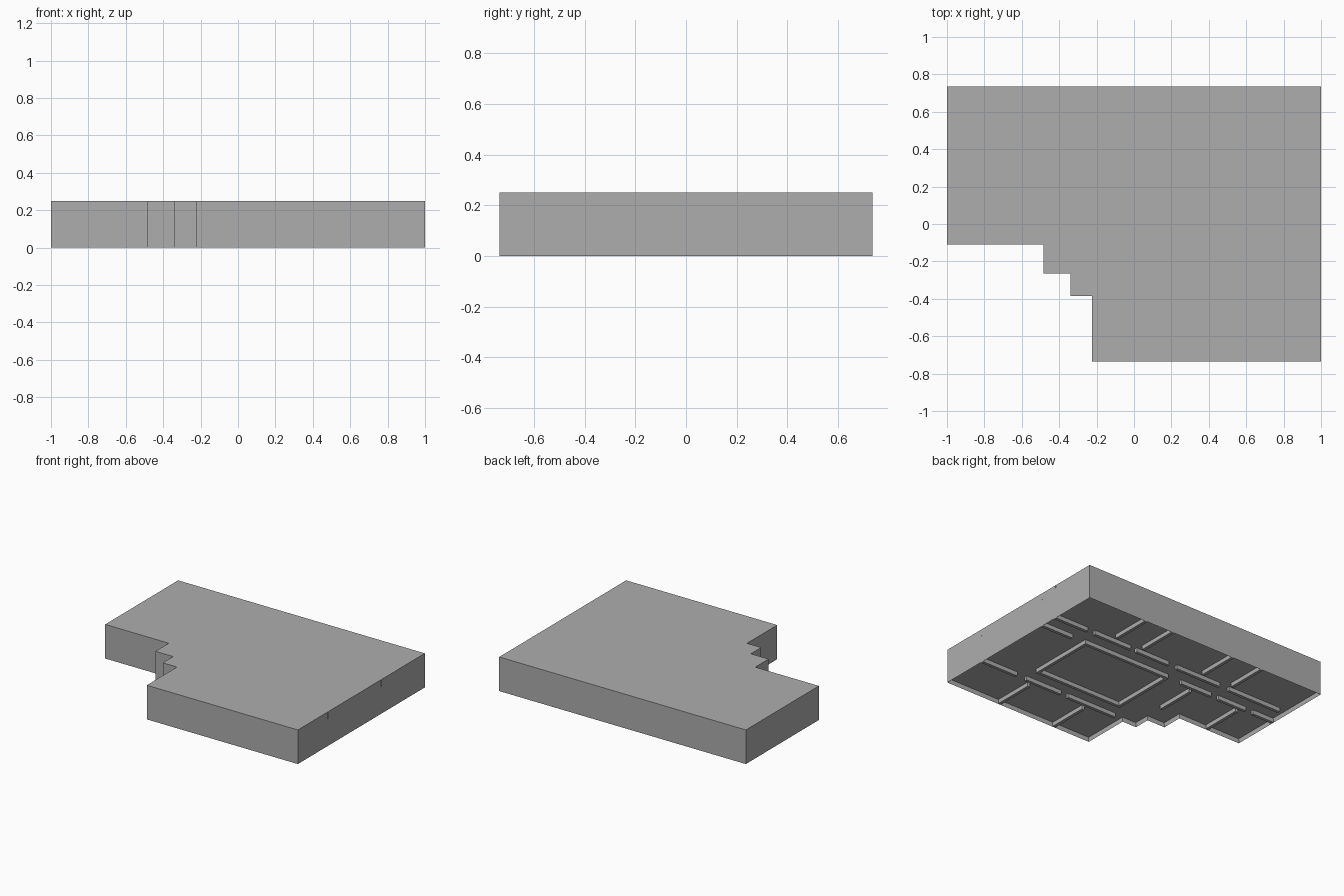
import bpy, bmesh

if "Cube" in bpy.data.objects:
    bpy.data.objects.remove(bpy.data.objects["Cube"])

grey = bpy.data.materials.new("plain_grey")
grey.diffuse_color = (0.42, 0.42, 0.42, 1)
grey.use_nodes = True
grey.node_tree.nodes["Principled BSDF"].inputs["Base Color"].default_value = grey.diffuse_color

FLOOR = 0.03   # recessed underside
TOP = 0.25
T = 0.022      # partition thickness


def finish(name, bm):
    bmesh.ops.recalc_face_normals(bm, faces=bm.faces)
    me = bpy.data.meshes.new(name)
    bm.to_mesh(me)
    bm.free()
    me.materials.append(grey)
    ob = bpy.data.objects.new(name, me)
    bpy.context.collection.objects.link(ob)
    return ob


def box(name, x0, x1, y0, y1, z0, z1):
    bm = bmesh.new()
    bmesh.ops.create_cube(bm, size=1)
    for v in bm.verts:
        v.co = ((x0 + x1) / 2 + v.co.x * (x1 - x0),
                (y0 + y1) / 2 + v.co.y * (y1 - y0),
                (z0 + z1) / 2 + v.co.z * (z1 - z0))
    return finish(name, bm)


# building block: stepped plan extruded, with a recessed underside
plan = [(-1, .735), (-1, -.11), (-.485, -.11), (-.485, -.265), (-.34, -.265),
        (-.34, -.385), (-.225, -.385), (-.225, -.735), (1, -.735), (1, .735)]
bm = bmesh.new()
base = bm.faces.new([bm.verts.new((x, y, 0)) for x, y in plan])
ext = bmesh.ops.extrude_face_region(bm, geom=[base], use_keep_orig=True)
bmesh.ops.translate(bm, vec=(0, 0, TOP),
                    verts=[g for g in ext["geom"] if isinstance(g, bmesh.types.BMVert)])
bmesh.ops.recalc_face_normals(bm, faces=bm.faces)
under = min(bm.faces, key=lambda f: f.calc_center_median().z)
bmesh.ops.inset_region(bm, faces=[under], thickness=0.006, use_even_offset=True)
bmesh.ops.translate(bm, verts=list(under.verts), vec=(0, 0, FLOOR))
finish("building_block", bm)


def wall_x(name, y, x0, x1):
    box(name, x0, x1, y - T / 2, y + T / 2, 0, FLOOR + .005)


def wall_y(name, x, y0, y1):
    box(name, x - T / 2, x + T / 2, y0, y1, 0, FLOOR + .005)


# corridor partitions, broken by doorways
for x0, x1 in [(.72, .995), (.35, .66), (.02, .3), (-.42, -.05), (-.94, -.5)]:
    wall_x("rear_corridor_wall", .375, x0, x1)
for x0, x1 in [(.74, .995), (-.46, -.2), (-.76, -.52), (-.995, -.82)]:
    wall_x("front_corridor_wall", .24, x0, x1)
for x0, x1 in [(.7, .995), (.32, .62), (-.15, .26)]:
    wall_x("south_corridor_wall", -.38, x0, x1)

# room dividers
for x in (.51, .28, -.24, -.49):
    wall_y("rear_room_wall", x, .43, .73)
for x in (.55, .08):
    wall_y("front_room_wall", x, -.73, -.43)
for x in (-.32, -.72):
    wall_y("left_room_wall", x, -.1, .2)

# central hall
for y in (-.25, .24):
    wall_x("hall_wall", y, -.09, .63)
for x in (-.08, .62):
    wall_y("hall_side_wall", x, -.25, .24)

# partition ends showing in the right wall
for y, z in ((-.38, .2), (.24, .2), (.375, .23)):
    box("wall_end", .99, 1.001, y - .01, y + .01, z, TOP - .001)
